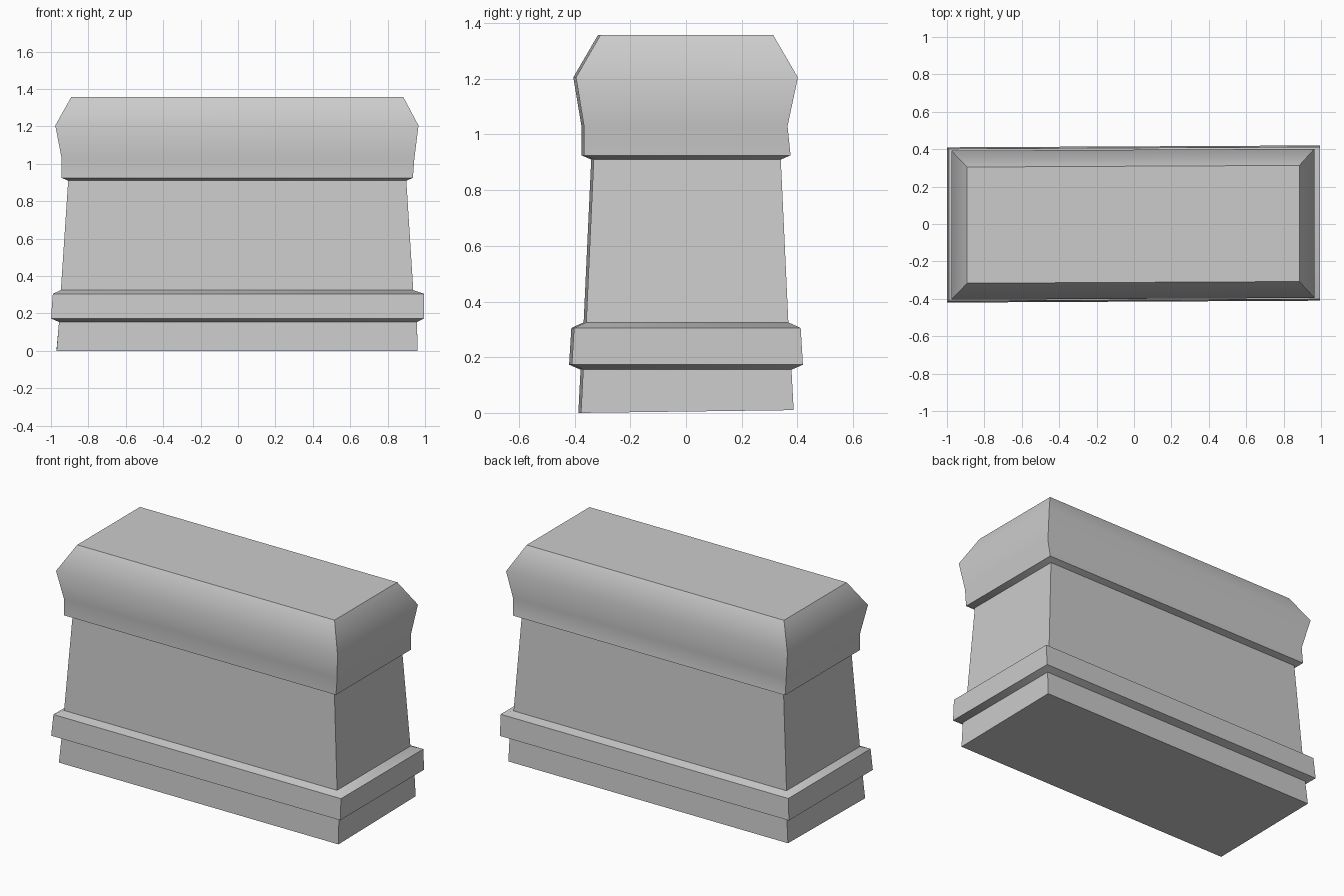
import bpy, bmesh, math

if "Cube" in bpy.data.objects:
    bpy.data.objects.remove(bpy.data.objects["Cube"])

stone = bpy.data.materials.new("grey_stone")
stone.diffuse_color = (0.6, 0.6, 0.6, 1)
stone.use_nodes = True
stone.node_tree.nodes["Principled BSDF"].inputs["Base Color"].default_value = stone.diffuse_color

# Rectangular rings from the foot up: z, x min, x max, y min, y max
RINGS = [
    (0.005, -0.97, 0.96, -0.382, 0.382),    # foot
    (0.155, -0.957, 0.957, -0.374, 0.374),
    (0.173, -1.0, 0.995, -0.415, 0.415),    # plinth band
    (0.305, -0.99, 0.995, -0.407, 0.407),
    (0.325, -0.947, 0.937, -0.363, 0.363),  # tapered shaft
    (0.910, -0.908, 0.900, -0.336, 0.336),
    (0.925, -0.943, 0.935, -0.371, 0.371),  # flared cap
    (1.030, -0.943, 0.943, -0.371, 0.360),
    (1.205, -0.977, 0.965, -0.400, 0.397),
    (1.357, -0.892, 0.884, -0.312, 0.309),
]
SKEW = 0.005   # hand-cut, slightly out of square
TILT = 0.013   # foot underside rises to the back


def build_pedestal():
    bm = bmesh.new()
    loops = []
    for i, (z, x0, x1, y0, y1) in enumerate(RINGS):
        loop = []
        for x, y in ((x0, y0), (x1, y0), (x1, y1), (x0, y1)):
            lift = TILT * y if i == 0 else 0.0
            loop.append(bm.verts.new((x, y + SKEW * x, z + lift)))
        loops.append(loop)
    for low, high in zip(loops, loops[1:]):
        for k in range(4):
            n = (k + 1) % 4
            bm.faces.new((low[k], low[n], high[n], high[k]))
    bm.faces.new(loops[0][::-1])
    bm.faces.new(loops[-1])
    mesh = bpy.data.meshes.new("pedestal")
    bm.to_mesh(mesh)
    bm.free()
    mesh.materials.append(stone)
    obj = bpy.data.objects.new("pedestal", mesh)
    bpy.context.collection.objects.link(obj)
    return obj


# Soft flare on the cap, crisp corners and ledges
pedestal = build_pedestal()
bpy.context.view_layer.objects.active = pedestal
pedestal.select_set(True)
bpy.ops.object.shade_smooth_by_angle(angle=math.radians(50))
